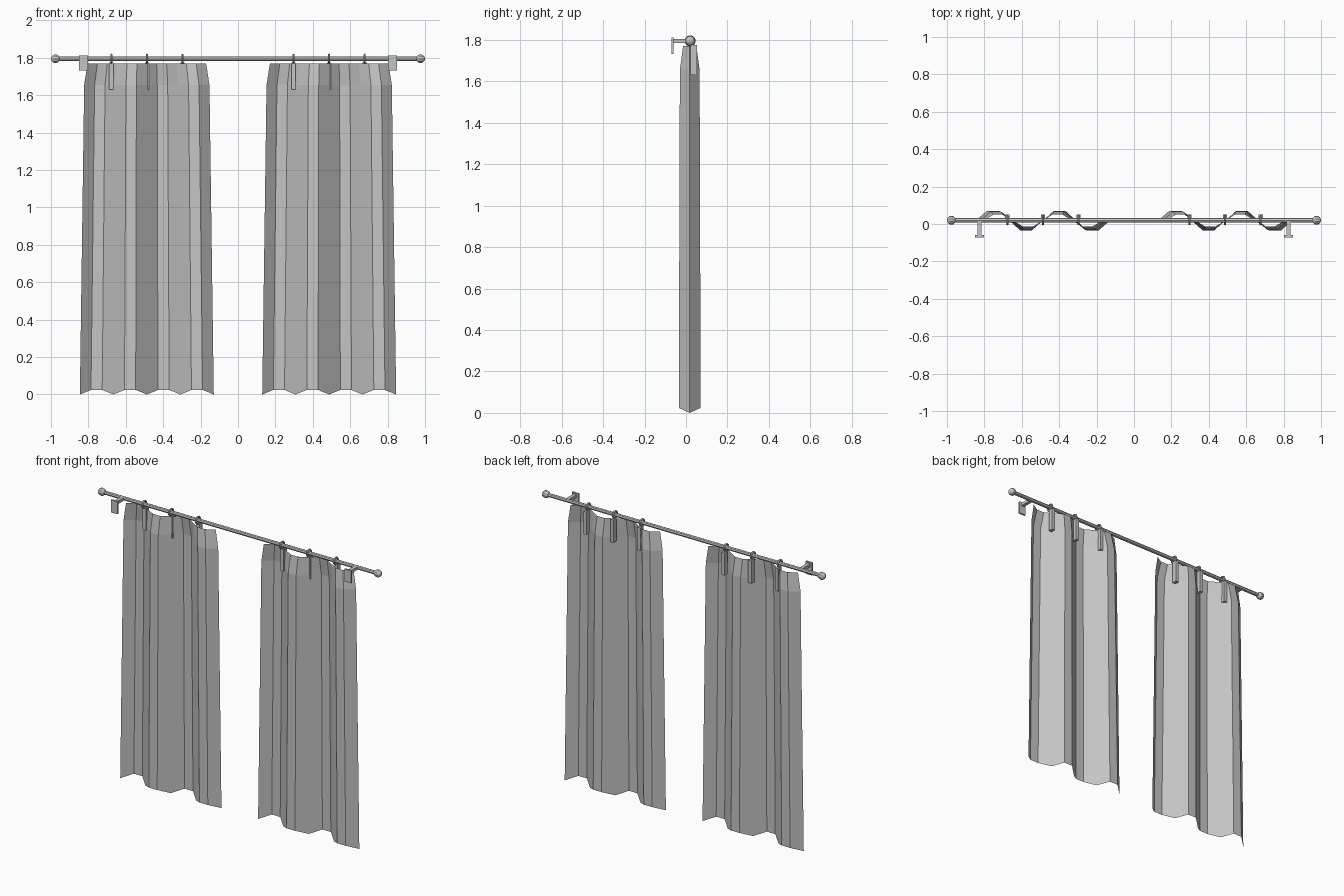
import bpy, bmesh, math
from mathutils import Matrix, Vector

cube = bpy.data.objects.get("Cube")
if cube:
    bpy.data.objects.remove(cube, do_unlink=True)

ROD_Y, ROD_Z = 0.02, 1.795

grey = bpy.data.materials.new("plain_grey")
grey.use_nodes = True
colour = (0.56, 0.56, 0.56, 1)
grey.diffuse_color = colour
grey.node_tree.nodes["Principled BSDF"].inputs["Base Color"].default_value = colour


def finish(name, bm):
    mesh = bpy.data.meshes.new(name)
    bm.to_mesh(mesh)
    bm.free()
    mesh.materials.append(grey)
    obj = bpy.data.objects.new(name, mesh)
    bpy.context.collection.objects.link(obj)
    return obj


def add_box(bm, low, high):
    low, high = Vector(low), Vector(high)
    bmesh.ops.create_cube(bm, size=1, matrix=Matrix.Translation((low + high) / 2)
                          @ Matrix.Diagonal((*(high - low), 1)))


# Pleated cloth panel: three folded points per half wave, narrowing to the header
def curtain(name, cx):
    bm = bmesh.new()
    rows = []
    for z, half, depth in [(0, 0.358, 0.061), (1.655, 0.335, 0.055), (1.77, 0.317, 0.037)]:
        row = []
        for k in range(13):
            wave = math.sin(math.pi * k / 3)
            hem = 0.028 * abs(wave) if z == 0 else 0
            row.append(bm.verts.new((cx + half * (k / 6 - 1), 0.018 + depth * wave, z + hem)))
        rows.append(row)
    for low, high in zip(rows, rows[1:]):
        for k in range(12):
            bm.faces.new((low[k], low[k + 1], high[k + 1], high[k]))
    finish(name, bm)


# Ring around the rod with a flat clip hanging below it
def ring_clip(name, x):
    bpy.ops.mesh.primitive_torus_add(
        location=(x, ROD_Y, ROD_Z), rotation=(0, math.pi / 2, 0),
        major_segments=12, minor_segments=6, major_radius=0.021, minor_radius=0.006)
    ring = bpy.context.object
    ring.name = name + "_ring"
    ring.data.materials.append(grey)
    bm = bmesh.new()
    add_box(bm, (x - 0.011, 0.021, 1.63), (x + 0.011, 0.052, 1.775))
    finish(name + "_strip", bm)


# Rod along x
bm = bmesh.new()
bmesh.ops.create_cone(bm, cap_ends=True, segments=8, radius1=0.012, radius2=0.012, depth=1.93,
                      matrix=Matrix.Translation((0, ROD_Y, ROD_Z)) @ Matrix.Rotation(math.pi / 2, 4, 'Y'))
finish("rod", bm)

for side, s in (("left", 1), ("right", -1)):
    # Ball at the rod end
    bm = bmesh.new()
    bmesh.ops.create_uvsphere(bm, u_segments=10, v_segments=8, radius=0.024,
                              matrix=Matrix.Translation((s * 0.976, ROD_Y, ROD_Z))
                              @ Matrix.Rotation(math.pi / 2, 4, 'Y'))
    finish(side + "_finial", bm)

    # Bracket: mounting plate and arm
    x = s * 0.826
    bm = bmesh.new()
    add_box(bm, (x - 0.024, -0.071, 1.732), (x + 0.024, -0.06, 1.812))
    add_box(bm, (x - 0.011, -0.061, 1.785), (x + 0.011, ROD_Y, 1.804))
    finish(side + "_bracket", bm)

    # Panel with its three clips
    centre = s * 0.4875
    curtain(side + "_curtain", centre)
    for i in range(3):
        ring_clip(f"{side}_clip_{i + 1}", centre + (i - 1) * 0.19)
